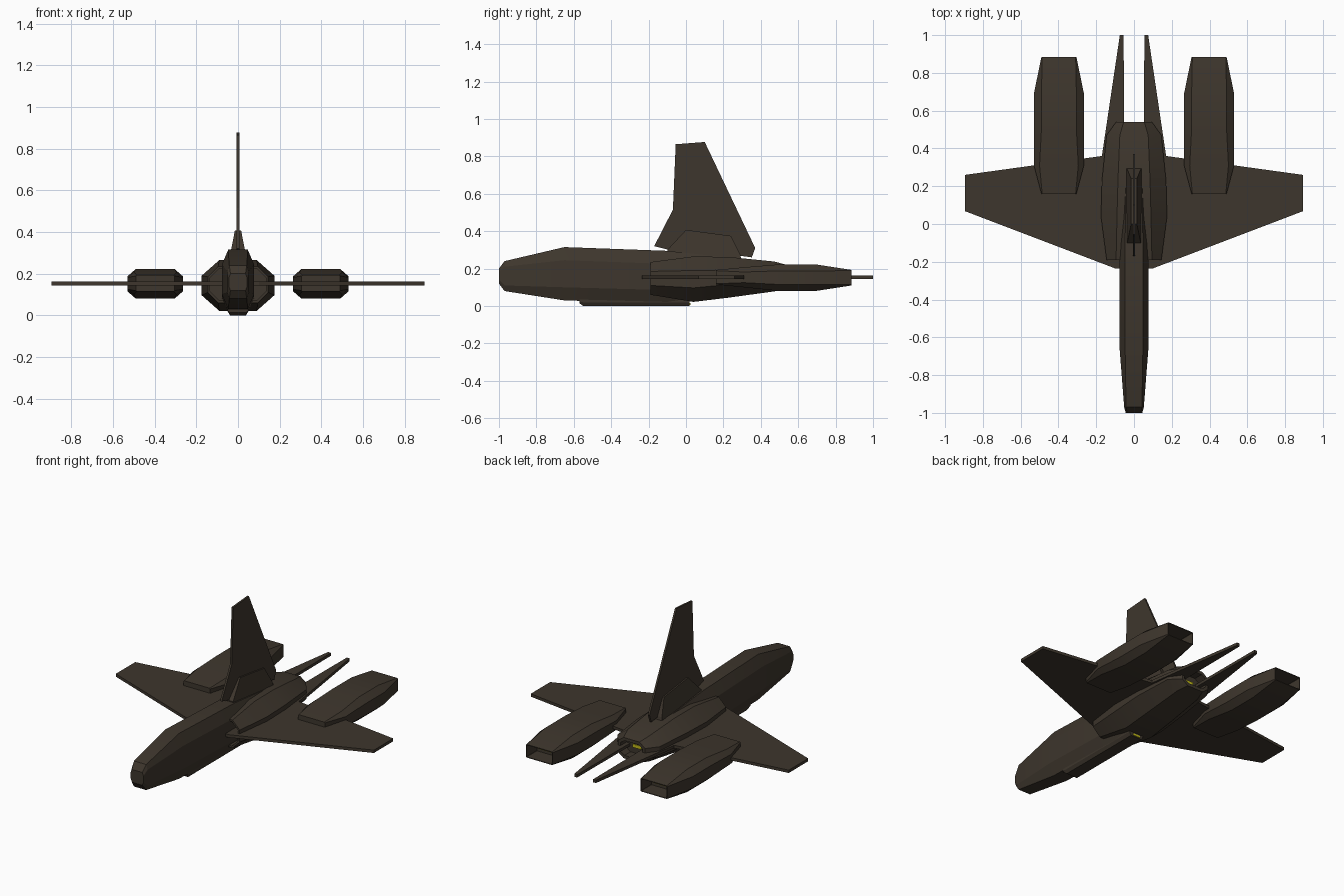
import bpy, bmesh, math

if "Cube" in bpy.data.objects:
    bpy.data.objects.remove(bpy.data.objects["Cube"])

def material(name, col):
    m = bpy.data.materials.new(name)
    m.diffuse_color = (*col, 1)
    m.use_nodes = True
    m.node_tree.nodes["Principled BSDF"].inputs["Base Color"].default_value = m.diffuse_color
    return m

HULL = material("dark_brown_hull", (0.048, 0.037, 0.026))
GLOW = material("yellow_glow", (0.55, 0.50, 0.01))

def finish(name, bm, mat=HULL, smooth=True):
    bmesh.ops.recalc_face_normals(bm, faces=bm.faces)
    me = bpy.data.meshes.new(name)
    bm.to_mesh(me)
    bm.free()
    me.materials.append(mat)
    ob = bpy.data.objects.new(name, me)
    bpy.context.collection.objects.link(ob)
    if smooth:
        bpy.ops.object.select_all(action='DESELECT')
        ob.select_set(True)
        bpy.context.view_layer.objects.active = ob
        bpy.ops.object.shade_smooth_by_angle(angle=math.radians(20))
    return ob

def recess(bm, face, rim, depth):
    """Inset an end cap and push it along y to make a duct."""
    bmesh.ops.inset_region(bm, faces=[face], thickness=rim)
    r = bmesh.ops.extrude_discrete_faces(bm, faces=[face])
    bmesh.ops.translate(bm, verts=r["faces"][0].verts, vec=(0, depth, 0))

def loft(name, sections, cx=0, front=None, back=None):
    """Octagonal hull: section = (y, half width, z low, z high, chamfer x, chamfer z)."""
    bm = bmesh.new()
    rings = []
    for y, w, lo, hi, c, d in sections:
        pts = [(w, lo + d), (w, hi - d), (w - c, hi), (c - w, hi),
               (-w, hi - d), (-w, lo + d), (c - w, lo), (w - c, lo)]
        rings.append([bm.verts.new((cx + x, y, z)) for x, z in pts])
    for a, b in zip(rings, rings[1:]):
        for i in range(8):
            j = (i + 1) % 8
            bm.faces.new((a[i], a[j], b[j], b[i]))
    f, k = bm.faces.new(rings[0]), bm.faces.new(rings[-1])
    bmesh.ops.recalc_face_normals(bm, faces=bm.faces)
    if front:
        recess(bm, f, *front)
    if back:
        recess(bm, k, *back)
    return finish(name, bm)

def plate(name, pts, thick, to3d):
    """Extruded outline; to3d maps (a, b, offset) to a point."""
    bm = bmesh.new()
    lo = [bm.verts.new(to3d(a, b, -thick / 2)) for a, b in pts]
    hi = [bm.verts.new(to3d(a, b, thick / 2)) for a, b in pts]
    bm.faces.new(lo)
    bm.faces.new(hi)
    for i in range(len(pts)):
        j = (i + 1) % len(pts)
        bm.faces.new((lo[i], lo[j], hi[j], hi[i]))
    return finish(name, bm, smooth=False)

def box(name, c, s, mat):
    bm = bmesh.new()
    bmesh.ops.create_cube(bm, size=1)
    for v in bm.verts:
        v.co = [c[i] + v.co[i] * s[i] for i in range(3)]
    return finish(name, bm, mat, False)

# Nose and spine
loft("fuselage", [
    (-1.0, 0.044, 0.12, 0.20, 0.008, 0.02),
    (-0.97, 0.052, 0.08, 0.24, 0.01, 0.03),
    (-0.65, 0.077, 0.03, 0.315, 0.03, 0.07),
    (-0.10, 0.077, 0.015, 0.295, 0.03, 0.07),
    (0.45, 0.06, 0.09, 0.235, 0.02, 0.04)])

# Belly keel with a small glowing vent behind
loft("keel", [
    (-0.57, 0.05, 0.015, 0.06, 0.008, 0.01),
    (-0.55, 0.05, 0.0, 0.06, 0.012, 0.02),
    (0.02, 0.05, 0.0, 0.06, 0.012, 0.02)])
box("keel_vent", (0, 0.022, 0.011), (0.05, 0.006, 0.012), GLOW)

# Wide engine body with intakes in front and an exhaust behind
loft("engine_body", [
    (-0.19, 0.145, 0.06, 0.235, 0.05, 0.05),
    (0.04, 0.175, 0.022, 0.265, 0.085, 0.075),
    (0.23, 0.17, 0.045, 0.262, 0.085, 0.07),
    (0.47, 0.145, 0.078, 0.238, 0.07, 0.05),
    (0.54, 0.095, 0.09, 0.22, 0.04, 0.03)],
    front=(0.012, 0.08), back=(0.02, -0.06))
box("centre_exhaust_glow", (0, 0.484, 0.155), (0.06, 0.006, 0.02), GLOW)

# Wing sheet with two tail prongs
half = [(0.10, -0.235), (0.895, 0.068), (0.895, 0.26), (0.17, 0.36),
        (0.075, 1.0), (0.055, 1.0), (0.052, 0.45)]
plate("wings", half + [(-x, y) for x, y in reversed(half)], 0.018,
      lambda a, b, o: (a, b, 0.153 + o))

# Tail fin and its tapered root
plate("tail_fin", [(-0.17, 0.32), (-0.07, 0.515), (-0.055, 0.865), (0.10, 0.877),
                   (0.37, 0.31), (0.352, 0.26), (0.28, 0.27), (-0.05, 0.29)], 0.012,
      lambda a, b, o: (o, a, b))
bm = bmesh.new()
side = [(-0.10, 0.23, 0.045), (-0.10, 0.30, 0.036), (0.0, 0.407, 0.015),
        (0.24, 0.375, 0.015), (0.29, 0.275, 0.036), (0.30, 0.23, 0.045)]
left, right = [[bm.verts.new((s * w, y, z)) for y, z, w in side] for s in (-1, 1)]
for r in (left, right):
    bm.faces.new(r)
for i in range(6):
    j = (i + 1) % 6
    bm.faces.new((left[i], left[j], right[j], right[i]))
finish("fin_root", bm, smooth=False)

# Wing nacelles with hollow rears and glow strips
for s, n in ((-1, "left"), (1, "right")):
    cx = s * 0.3975
    loft(n + "_nacelle", [
        (0.16, 0.0925, 0.115, 0.193, 0.004, 0.004),
        (0.31, 0.1325, 0.10, 0.207, 0.03, 0.025),
        (0.50, 0.1325, 0.08, 0.223, 0.04, 0.035),
        (0.69, 0.1325, 0.08, 0.223, 0.04, 0.035),
        (0.885, 0.0925, 0.11, 0.193, 0.004, 0.004)],
        cx, back=(0.005, -0.10))
    box(n + "_nacelle_glow", (cx, 0.788, 0.152), (0.14, 0.008, 0.036), GLOW)
